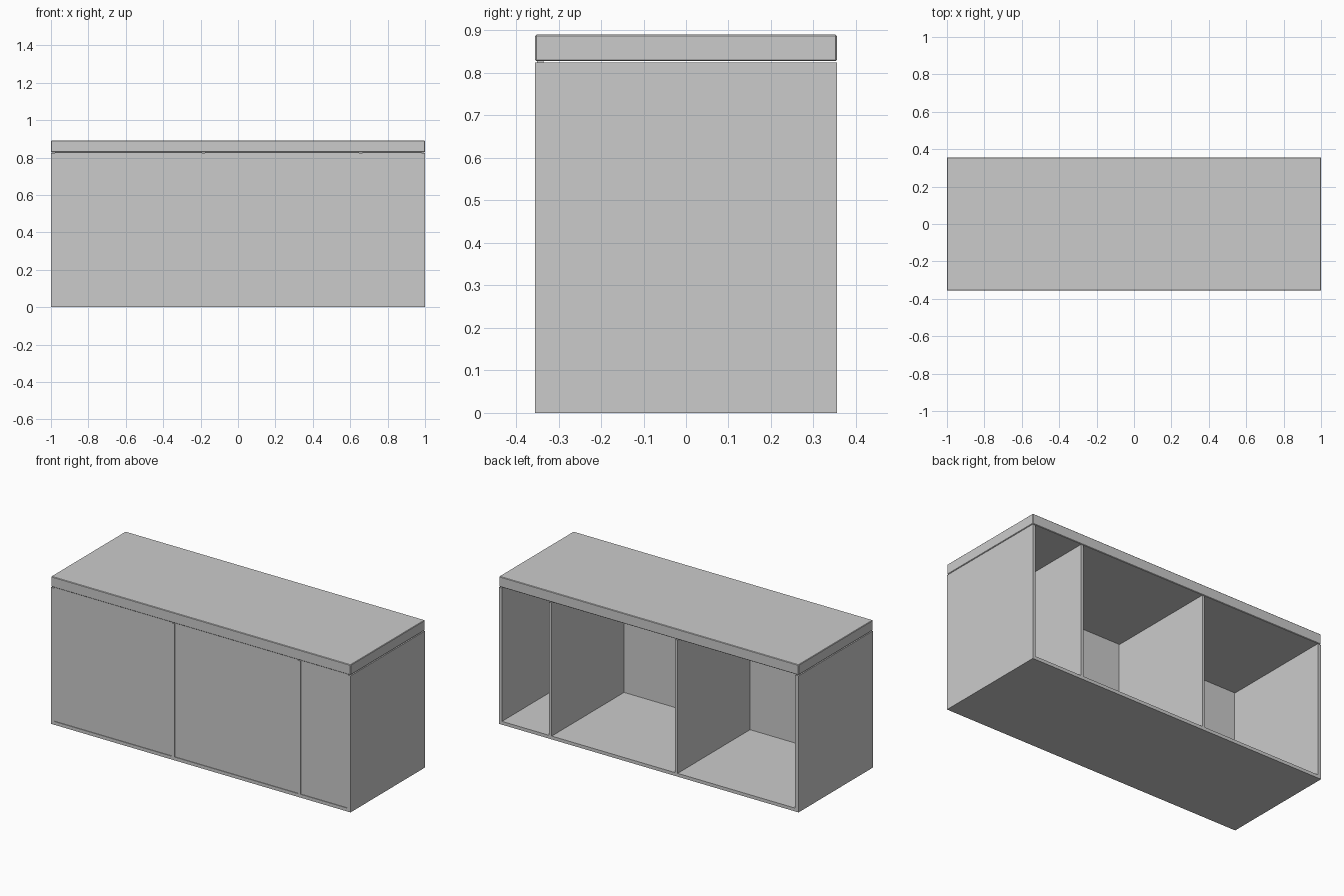
import bpy

if "Cube" in bpy.data.objects:
    bpy.data.objects.remove(bpy.data.objects["Cube"])

HX, HY = 1.0, 0.355          # half width, half depth
FLOOR, SIDE_TOP = 0.02, 0.824
TOP_Z0, TOP_Z1 = 0.828, 0.89


def box(name, x0, x1, y0, y1, z0, z1, bevel=0.0):
    bpy.ops.mesh.primitive_cube_add(
        size=1, location=((x0 + x1) / 2, (y0 + y1) / 2, (z0 + z1) / 2))
    ob = bpy.context.object
    ob.name = name
    ob.scale = (x1 - x0, y1 - y0, z1 - z0)
    bpy.ops.object.transform_apply(location=False, rotation=False, scale=True)
    if bevel:
        mod = ob.modifiers.new("soft_edge", 'BEVEL')
        mod.width = bevel
        mod.segments = 1
    return ob


# Worktop with softened edges, and bottom board
box("worktop", -HX, HX, -HY, HY, TOP_Z0, TOP_Z1, bevel=0.003)
box("bottom_board", -HX, HX, -HY, HY, 0, FLOOR)

# Upright boards: two sides, two inner dividers (open back)
uprights = [
    ("left_side", -HX, -0.978),
    ("left_divider", -0.193, -0.176),
    ("right_divider", 0.648, 0.665),
    ("right_side", 0.98, HX),
]
for name, x0, x1 in uprights:
    box(name, x0, x1, -HY, HY, FLOOR, SIDE_TOP)

# Front panels set slightly back between neighbouring uprights
for i in range(3):
    box(f"front_panel_{i + 1}", uprights[i][2], uprights[i + 1][1],
        -HY + 0.004, -HY + 0.02, FLOOR, TOP_Z0)
